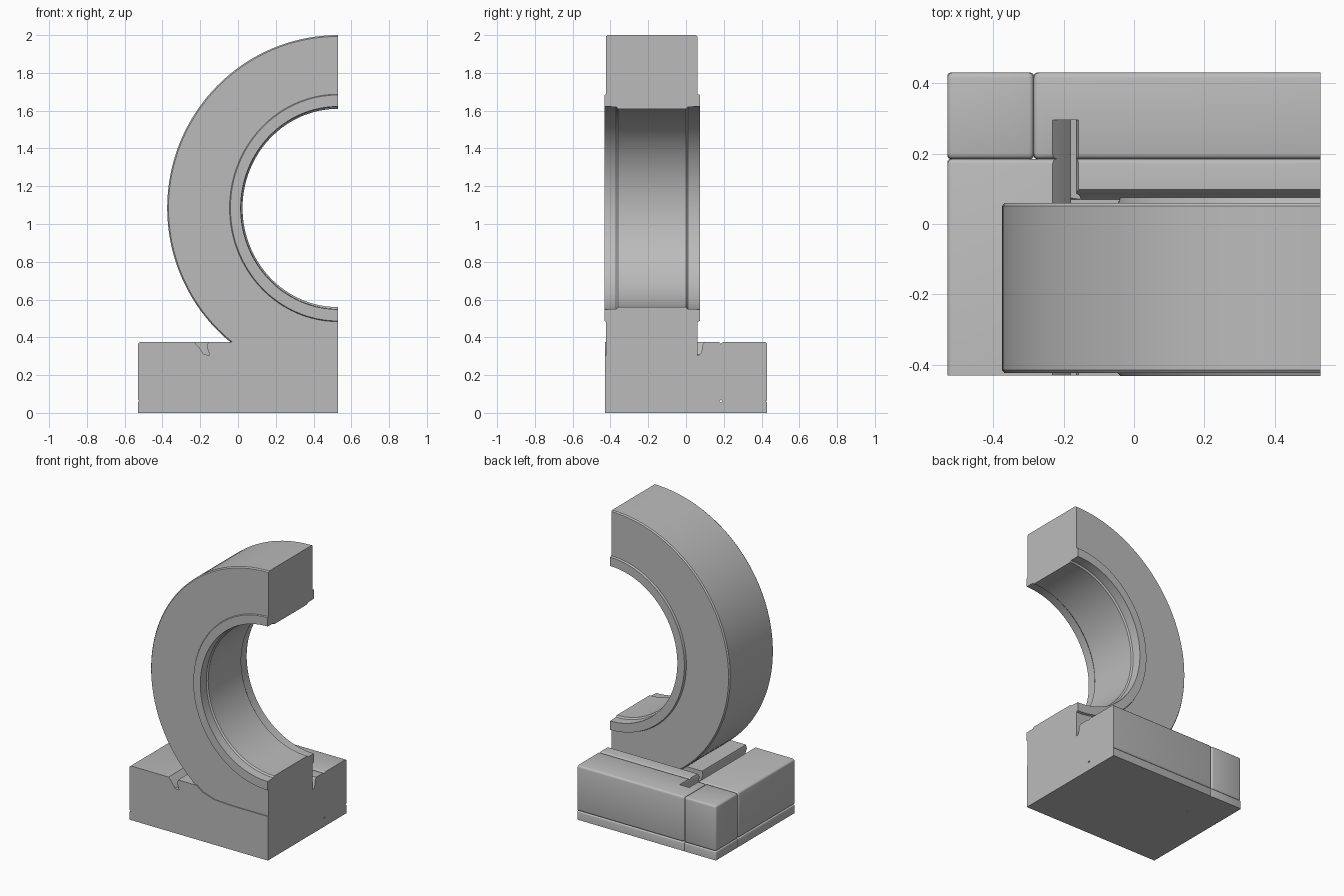
import bpy, bmesh, math

if "Cube" in bpy.data.objects:
    bpy.data.objects.remove(bpy.data.objects["Cube"])

grey = bpy.data.materials.new("stone grey")
grey.use_nodes = True
colour = (0.5, 0.5, 0.5, 1)
grey.diffuse_color = colour
grey.node_tree.nodes["Principled BSDF"].inputs["Base Color"].default_value = colour

SIDE, FRONT, BACK = 0.53, -0.43, 0.43      # outer limits of the base
SEAM_X, SEAM_Y = -0.285, 0.185             # joints between the base blocks
PLINTH, TOP = 0.06, 0.375


def finish(bm, name):
    bmesh.ops.recalc_face_normals(bm, faces=bm.faces[:])
    mesh = bpy.data.meshes.new(name)
    bm.to_mesh(mesh)
    bm.free()
    mesh.materials.append(grey)
    obj = bpy.data.objects.new(name, mesh)
    bpy.context.collection.objects.link(obj)
    return obj


def shade(obj):
    bpy.ops.object.select_all(action='DESELECT')
    obj.select_set(True)
    bpy.context.view_layer.objects.active = obj
    bpy.ops.object.shade_smooth_by_angle(angle=math.radians(35))


def block(name, x0, x1, y0, y1, z0, z1, width):
    """Box with rounded edges, left crisp along the sawn faces and the ground."""
    bm = bmesh.new()
    bmesh.ops.create_cube(bm, size=1)
    for v in bm.verts:
        v.co = (x1 if v.co.x > 0 else x0, y1 if v.co.y > 0 else y0,
                z1 if v.co.z > 0 else z0)

    def sawn(e):
        return (all(v.co.x > SIDE - 0.001 for v in e.verts)
                or all(v.co.y < FRONT + 0.001 for v in e.verts)
                or all(v.co.z < 0.001 for v in e.verts))
    edges = [e for e in bm.edges if not sawn(e)]
    bmesh.ops.bevel(bm, geom=edges, offset=width, segments=3, profile=0.5,
                    affect='EDGES', clamp_overlap=True)
    return finish(bm, name)


def prism(name, points, axis, start, end):
    """Extrude a (horizontal, z) outline along x or y."""
    bm = bmesh.new()
    place = (lambda h, z: (start, h, z)) if axis == 'x' else (lambda h, z: (h, start, z))
    face = bm.faces.new([bm.verts.new(place(h, z)) for h, z in points])
    out = bmesh.ops.extrude_face_region(bm, geom=[face])
    verts = [g for g in out["geom"] if isinstance(g, bmesh.types.BMVert)]
    step = end - start
    bmesh.ops.translate(bm, verts=verts, vec=(step, 0, 0) if axis == 'x' else (0, step, 0))
    return finish(bm, name)


def cut(obj, cutter):
    mod = obj.modifiers.new("cut", 'BOOLEAN')
    mod.operation, mod.solver, mod.object = 'DIFFERENCE', 'EXACT', cutter
    bpy.context.view_layer.objects.active = obj
    bpy.ops.object.modifier_apply(modifier=mod.name)


# Base: front slab, back bar and corner block, repeated for plinth and upper course
blocks = {}
for course, z0, z1, width in (("plinth", 0, PLINTH, 0.008), ("upper", PLINTH, TOP, 0.014)):
    for part, x0, x1, y0, y1 in (("slab", -SIDE, SIDE, FRONT, SEAM_Y),
                                 ("back_bar", SEAM_X, SIDE, SEAM_Y, BACK),
                                 ("corner_block", -SIDE, SEAM_X, SEAM_Y, BACK)):
        name = course + "_" + part
        blocks[name] = block(name, x0, x1, y0, y1, z0, z1, width)

# Hooked grooves beside and behind the ring, and the shallow seat in the front face
side_groove = prism("side_groove_cutter", [(-0.24, 0.385), (-0.155, 0.385), (-0.165, 0.35),
                    (-0.15, 0.305), (-0.18, 0.31), (-0.205, 0.345)], 'y', -0.5, 0.295)
back_groove = prism("back_groove_cutter", [(0.05, 0.385), (0.105, 0.385), (0.088, 0.36),
                    (0.082, 0.32), (0.07, 0.305), (0.05, 0.305)], 'x', -0.18, 0.6)
ring_seat = prism("ring_seat_cutter", [(-0.03, 0.385), (0.03, 0.34), (0.12, 0.312),
                  (0.25, 0.305), (0.6, 0.305), (0.6, 0.385)], 'y', -0.5, -0.418)
for cutter in (side_groove, back_groove, ring_seat):
    cut(blocks["upper_slab"], cutter)
cut(blocks["upper_back_bar"], side_groove)
for cutter in (side_groove, back_groove, ring_seat):
    bpy.data.objects.remove(cutter)
for obj in blocks.values():
    shade(obj)

# Half ring: section of (radius across, radius up, depth) swept about the right-hand edge
CENTRE_Z, STEPS, FOOT = 1.085, 64, 0.3
section = [(0.905, 0.915, -0.415), (0.898, 0.908, -0.424),
           (0.575, 0.602, -0.424), (0.570, 0.598, -0.432),
           (0.516, 0.537, -0.432), (0.514, 0.535, -0.37),
           (0.506, 0.525, -0.36), (0.506, 0.525, 0.0),
           (0.514, 0.535, 0.01), (0.516, 0.537, 0.075),
           (0.570, 0.598, 0.075), (0.575, 0.602, 0.06),
           (0.898, 0.908, 0.06), (0.905, 0.915, 0.051)]
bm = bmesh.new()
loops = []
for i in range(STEPS + 1):
    a = math.pi * i / STEPS
    loops.append([bm.verts.new((SIDE - rx * math.sin(a), y,
                                max(FOOT, CENTRE_Z + rz * math.cos(a))))
                  for rx, rz, y in section])
count = len(section)
for one, two in zip(loops, loops[1:]):
    for k in range(count):
        n = (k + 1) % count
        bm.faces.new((one[k], one[n], two[n], two[k]))
bm.faces.new(loops[0])
bm.faces.new(loops[-1])
shade(finish(bm, "half_ring"))
